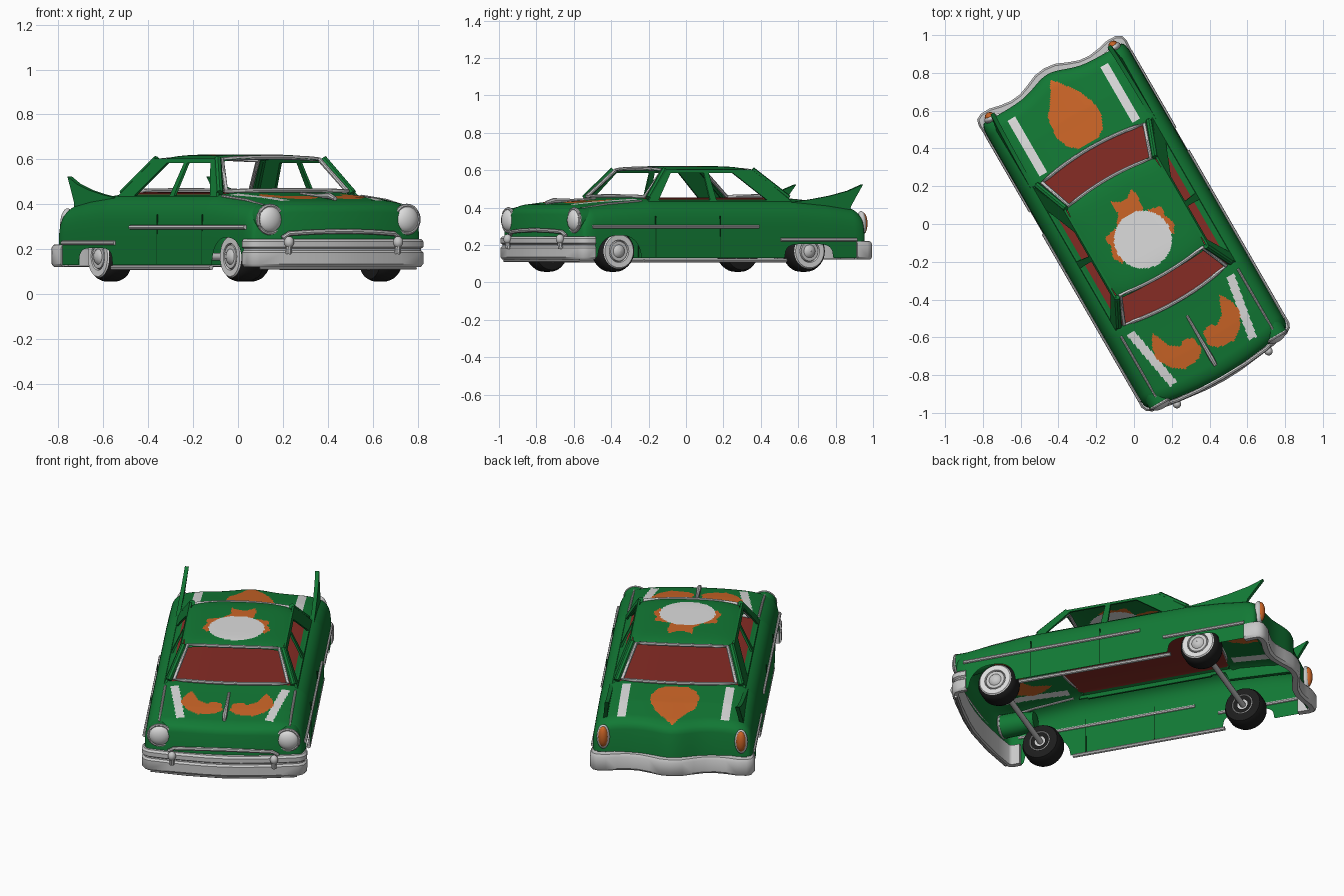
import bpy, bmesh, math
from mathutils import Matrix, Vector

if "Cube" in bpy.data.objects:
    bpy.data.objects.remove(bpy.data.objects["Cube"])

TURN = math.radians(30)          # whole car stands turned on the grid

def mat(name, r, g, b):
    m = bpy.data.materials.new(name)
    m.diffuse_color = (r, g, b, 1)
    m.use_nodes = True
    m.node_tree.nodes["Principled BSDF"].inputs["Base Color"].default_value = m.diffuse_color
    return m

GREEN = mat("body green", .006, .19, .035)
ORANGE = mat("flame orange", .60, .13, .02)
WHITE = mat("paint white", .72, .72, .72)
RED = mat("interior red", .24, .025, .018)
CHROME = mat("chrome grey", .58, .58, .58)
BLACK = mat("tyre black", .012, .012, .012)
SEAM = mat("seam dark green", .003, .06, .012)

def finish(name, bm, *mats, angle=40):
    bmesh.ops.recalc_face_normals(bm, faces=bm.faces)
    me = bpy.data.meshes.new(name)
    bm.to_mesh(me)
    bm.free()
    for m in mats:
        me.materials.append(m)
    ob = bpy.data.objects.new(name, me)
    bpy.context.collection.objects.link(ob)
    ob.rotation_euler.z = TURN
    bpy.context.view_layer.objects.active = ob
    bpy.ops.object.select_all(action='DESELECT')
    ob.select_set(True)
    bpy.ops.object.shade_smooth_by_angle(angle=math.radians(angle))
    return ob

def grid_faces(bm, rows, closed=False):
    for a, b in zip(rows, rows[1:]):
        n = len(a)
        for i in range(n if closed else n - 1):
            j = (i + 1) % n
            bm.faces.new((a[i], a[j], b[j], b[i]))

def tube(name, pts, r, m, closed=False, sides=8):
    bm = bmesh.new()
    pts = [Vector(p) for p in pts]
    n, rows = len(pts), []
    for i, p in enumerate(pts):
        a = pts[(i - 1) % n] if closed or i else p
        b = pts[(i + 1) % n] if closed or i < n - 1 else p
        d = (b - a).normalized()
        up = Vector((0, 0, 1)) if abs(d.z) < .9 else Vector((0, 1, 0))
        s = d.cross(up).normalized()
        u = s.cross(d)
        rr = r[i] if isinstance(r, list) else r
        rows.append([bm.verts.new(p + rr * (s * math.cos(k * math.tau / sides) + u * math.sin(k * math.tau / sides)))
                     for k in range(sides)])
    if not closed:
        bm.faces.new(rows[0])
        bm.faces.new(rows[-1])
    grid_faces(bm, rows + ([rows[0]] if closed else []), True)
    return finish(name, bm, m)

def ball(name, loc, size, m):
    bm = bmesh.new()
    bmesh.ops.create_uvsphere(bm, u_segments=24, v_segments=14, radius=1,
                              matrix=Matrix.Translation(loc) @ Matrix.Diagonal((*size, 1)))
    return finish(name, bm, m)

def box(name, loc, size, m):
    bm = bmesh.new()
    bmesh.ops.create_cube(bm, size=1, matrix=Matrix.Translation(loc) @ Matrix.Diagonal((*size, 1)))
    return finish(name, bm, m)

def lathe_x(name, x0, y, z, side, prof, m):
    bm = bmesh.new()
    rows = [[bm.verts.new((side * (x0 + dx), y + r * math.cos(k * math.tau / 36), z + r * math.sin(k * math.tau / 36)))
             for k in range(36)] for r, dx in prof]
    grid_faces(bm, rows, True)
    return finish(name, bm, m)

def plate(name, polys, fx, thick, m):
    # flat (y, z) polygons, placed across at fx(z), given a thickness
    bm = bmesh.new()
    for poly in polys:
        a = [bm.verts.new((fx(z) - thick / 2, y, z)) for y, z in poly]
        b = [bm.verts.new((fx(z) + thick / 2, y, z)) for y, z in poly]
        bm.faces.new(a)
        bm.faces.new(b)
        grid_faces(bm, [a, b], True)
    return finish(name, bm, m)

def inside(x, y, poly):
    hit = False
    for (x1, y1), (x2, y2) in zip(poly, poly[1:] + poly[:1]):
        if (y1 > y) != (y2 > y) and x < x1 + (y - y1) * (x2 - x1) / (y2 - y1):
            hit = not hit
    return hit

def lerp(table, t):
    for (a, p), (b, q) in zip(table, table[1:]):
        if t <= b:
            return p + (q - p) * max(0, t - a) / (b - a)
    return table[-1][1]

# --- main body shell: lofted rounded sections, wheel arches raised from the lower edge
Y0, Y1, ZB, N = -.875, .86, .13, 6
HEIGHT = [(-.875, .41), (-.7, .433), (-.45, .455), (.45, .455), (.65, .437), (.86, .405)]

def arch(y):
    f, r = (y + .665) / .135, (y - .505) / .15
    if abs(f) < 1:
        return ZB + .122 * (1 - abs(f) ** 2.5) ** .5
    if abs(r) < 1:
        return ZB + .075 * (1 - abs(r) ** 5) ** .4
    return ZB

def end_shift(x, y):
    return (-.055 * (1 - (x / .44) ** 2) * max(0, (-.55 - y) / .325)
            + .055 * math.exp(-(x / .13) ** 2) * max(0, (y - .6) / .26))

bm = bmesh.new()
rows = []
STEPS = 230
for i in range(STEPS + 1):
    y = Y0 + (Y1 - Y0) * i / STEPS
    e = max(0, 1 - min(y - Y0, Y1 - y) / .07)
    drop = 1 - math.sqrt(1 - e * e)
    W, H = .44 - .02 * drop, lerp(HEIGHT, y) - .045 * drop
    half = [(.85 * W * k / 56, None) for k in range(56)]
    t0 = math.acos(.85 ** (N / 2))
    for k in range(21):
        t = t0 * (1 - k / 20) ** 1.6
        half.append((W * math.cos(t) ** (2 / N), math.sin(t) ** (2 / N)))
    sec = [(x, ZB + (H - ZB) * ((1 - (x / W) ** N) ** (1 / N) if s is None else s)) for x, s in half]
    sec = [(-x, z) for x, z in reversed(sec[1:])] + sec
    rows.append([bm.verts.new((x, y + end_shift(x, y), max(z, arch(y)))) for x, z in sec])
grid_faces(bm, rows)
for r in (rows[0], rows[-1]):     # nose and tail panels
    grid_faces(bm, [r, [bm.verts.new((v.co.x, v.co.y, ZB)) for v in r]])
bmesh.ops.remove_doubles(bm, verts=bm.verts, dist=.0002)
HOOD = [(.205, -.545), (.245, -.62), (.255, -.68), (.21, -.76), (.15, -.8), (.06, -.79), (.02, -.75),
        (.03, -.68), (.08, -.66), (.11, -.685), (.16, -.65)]
TRUNK = [(0, .885), (.10, .755), (.135, .67), (.142, .59), (.11, .52), (.06, .487), (-.05, .487), (-.1, .53),
         (-.128, .6), (-.115, .71), (-.05, .80)]
for f in bm.faces:
    c = f.calc_center_median()
    ax = abs(c.x)
    if c.z < .36:
        continue
    if ax < .335 and -.47 + .35 * ax * ax < c.y < .46 - .3 * ax * ax:
        f.material_index = 3
    elif inside(ax, c.y, HOOD) or inside(c.x, c.y, TRUNK):
        f.material_index = 1
    elif (-.84 < c.y < -.49 and abs(ax - (.305 + (c.y + .49) * .18)) < .023) or (.465 < c.y < .81 and abs(ax - .283) < .023):
        f.material_index = 2
finish("body_shell", bm, GREEN, ORANGE, WHITE, RED, angle=50)

# --- roof panel with painted disc and flames
HUMP = [(-.09, .03), (-.045, .09), (-.05, .165), (0, .135), (.035, .135), (.085, .172), (.09, .11), (.08, .03)]
LOBE = [(.10, .03), (.175, .01), (.165, -.04), (.187, -.1), (.16, -.15), (.10, -.1)]
bm = bmesh.new()
rows = []
for j in range(81):
    row = []
    for i in range(-40, 41):
        u, v = i / 40, j / 40 - 1
        x = u * (.285 - .02 * v * v)
        y = -.02 + v * (.285 + .012 * (1 - u * u))
        row.append(bm.verts.new((x, y, .622 - .02 * u ** 4 - .016 * v ** 6)))
    rows.append(row)
grid_faces(bm, rows)
for f in bm.faces:
    c = f.calc_center_median()
    if math.hypot(c.x, c.y + .095) < .153:
        f.material_index = 2
    elif inside(c.x, c.y, HUMP) or inside(abs(c.x), c.y, LOBE):
        f.material_index = 1
finish("roof", bm, GREEN, ORANGE, WHITE)

# --- window surrounds
def ring(ylow, ymid, ytop, ytopmid, ztop):
    pts = []
    for k in range(13):
        u = k / 6 - 1
        pts.append((.312 * u, ymid + (ylow - ymid) * u * u, .462 - .004 * u * u))
    for k in range(13):
        u = 1 - k / 6
        pts.append((.25 * u, ytopmid + (ytop - ytopmid) * u * u, ztop - .008 * u * u))
    return pts
tube("windshield_trim", ring(-.435, -.468, -.288, -.308, .609), .010, CHROME, True)
tube("rear_window_trim", ring(.432, .465, .255, .278, .604), .010, CHROME, True)

SIDE = [[(-.45, .425), (-.39, .425), (-.265, .585), (-.30, .604)],
        [(-.30, .604), (-.265, .585), (.12, .585), (.25, .604)],
        [(-.06, .425), (-.02, .425), (-.03, .585), (-.06, .585)],
        [(.31, .425), (.45, .425), (.25, .604), (.12, .585)],
        [(-.40, .42), (.32, .42), (.31, .44), (-.39, .44)]]
tyre = [(.06, 0), (.09, .003), (.102, -.008), (.11, -.03), (.11, -.09), (.10, -.113), (.06, -.12), (.03, -.115)]
for s, tag in ((-1, "left"), (1, "right")):
    plate(tag + "_pillars", SIDE, lambda z: s * (.362 - (z - .43) * .47), .012, GREEN)
    for y, z0 in ((-.43, .45), (.435, .45)):   # fillers beside the glass openings
        d = -1 if y < 0 else 1
        tube(f"{tag}_corner_post_{'front' if d < 0 else 'rear'}",
             [(s * .342, y, z0), (s * .272, -.29 if d < 0 else .25, .602)], .017, GREEN)
    # tail fin
    plate(tag + "_tail_fin", [[(.40, .425), (.55, .443), (.68, .464), (.79, .49), (.882, .525), (.835, .46), (.80, .41), (.78, .36), (.42, .38)]],
          lambda z: s * (.372 - (z - .4) * .12), .022, GREEN)
    # headlight and tail light
    ball(tag + "_headlight", (s * .352, -.888, .333), (.060, .035, .060), WHITE)
    tube(tag + "_headlight_ring", [(s * .352 + .061 * math.cos(a), -.893, .333 + .061 * math.sin(a))
                                   for a in [k * math.tau / 32 for k in range(32)]], .009, CHROME, True)
    tube(tag + "_headlight_pod", [(s * .352, -.70, .335), (s * .352, -.80, .335), (s * .352, -.888, .333)], [.05, .065, .066], GREEN, sides=24)
    ball(tag + "_tail_light", (s * .378, .873, .315), (.027, .025, .06), ORANGE)
    ball(tag + "_tail_light_base", (s * .378, .862, .31), (.036, .025, .072), CHROME)
    # bright trim
    tube(tag + "_side_trim", [(s * .441, -.83, .298), (s * .441, .195, .298)], .010, CHROME)
    tube(tag + "_rear_side_trim", [(s * .441, .33, .228), (s * .441, .80, .228)], .010, CHROME)
    tube(tag + "_sill_trim", [(s * .432, -.51, .118), (s * .432, .37, .118)], .011, CHROME)
    tube(tag + "_fender_trim", [(s * .357, -.85, .394), (s * .357, -.7, .418), (s * .357, -.48, .436)], .007, CHROME)
    tube(tag + "_bumper_guard", [(s * .28, -.935, .18), (s * .28, -.945, .235)], .014, CHROME)
    ball(tag + "_bumper_guard_knob", (s * .28, -.94, .232), (.022, .022, .026), CHROME)
    # door seams
    for y in (-.44, -.04):
        box(f"{tag}_door_seam_{'front' if y < -.2 else 'rear'}", (s * .4375, y, .245), (.006, .005, .22), SEAM)
    # wheels
    for y, end in ((-.655, "front"), (.522, "rear")):
        n = f"{tag}_{end}_"
        lathe_x(n + "tyre", .412, y, .167, s, tyre, BLACK)
        lathe_x(n + "whitewall", .414, y, .167, s, [(.093, 0), (.088, .006), (.06, .005), (.055, -.01), (.001, -.01)], WHITE)
        lathe_x(n + "hubcap", .408, y, .167, s, [(.057, 0), (.052, .010), (.035, .010), (.028, .018), (.015, .024), (.001, .026)], CHROME)
        lathe_x(n + "inner_rim", .300, y, .167, s, [(.062, -.006), (.055, -.012), (.045, .004), (.001, .004)], CHROME)

for y, end in ((-.655, "front"), (.522, "rear")):
    tube(end + "_axle", [(-.36, y, .167), (.36, y, .167)], .016, CHROME, sides=12)

# --- bumpers: a section swept along a mirrored plan path
def bumper(name, half, prof):
    path = [Vector((-x, y)) for x, y in half] + [Vector(p) for p in reversed(half[:-1])]
    d0 = 1 if half[-1][1] < 0 else -1
    bm = bmesh.new()
    rows = []
    for i, p in enumerate(path):
        d = (path[min(i + 1, len(path) - 1)] - path[max(i - 1, 0)]).normalized()
        n = Vector((d.y, -d.x)) * d0
        rows.append([bm.verts.new((p.x + n.x * o, p.y + n.y * o, z)) for o, z in prof])
    grid_faces(bm, rows, True)
    bm.faces.new(rows[0])
    bm.faces.new(rows[-1])
    finish(name, bm, CHROME)

bumper("front_bumper", [(.445, -.815), (.446, -.86), (.435, -.885), (.41, -.902), (.3, -.924), (.2, -.936), (.1, -.948), (0, -.952)],
       [(-.03, .125), (-.005, .122), (.006, .135), (.006, .185), (-.004, .195), (-.004, .203), (.006, .21), (.006, .235), (-.004, .246), (-.03, .246)])
bumper("rear_bumper", [(.443, .80), (.446, .86), (.438, .89), (.41, .905), (.36, .906), (.30, .892), (.24, .884), (.18, .89), (.12, .912), (.06, .938), (0, .946)],
       [(-.035, .125), (-.005, .122), (.006, .135), (.006, .205), (-.004, .22), (-.035, .222)])
tube("front_lower_bar", [(-.40, -.89, .116), (-.2, -.925, .116), (0, -.94, .116), (.2, -.925, .116), (.40, -.89, .116)], .007, CHROME)
tube("grille_bar", [(-.30, -.915, .25), (-.27, -.922, .27), (-.15, -.934, .277), (0, -.938, .28), (.15, -.934, .277), (.27, -.922, .27), (.30, -.915, .25)], .011, CHROME)
tube("hood_ornament", [(0, -.56, .447), (0, -.7, .438), (0, -.82, .437), (0, -.865, .425)], [.007, .009, .014, .010], CHROME)
